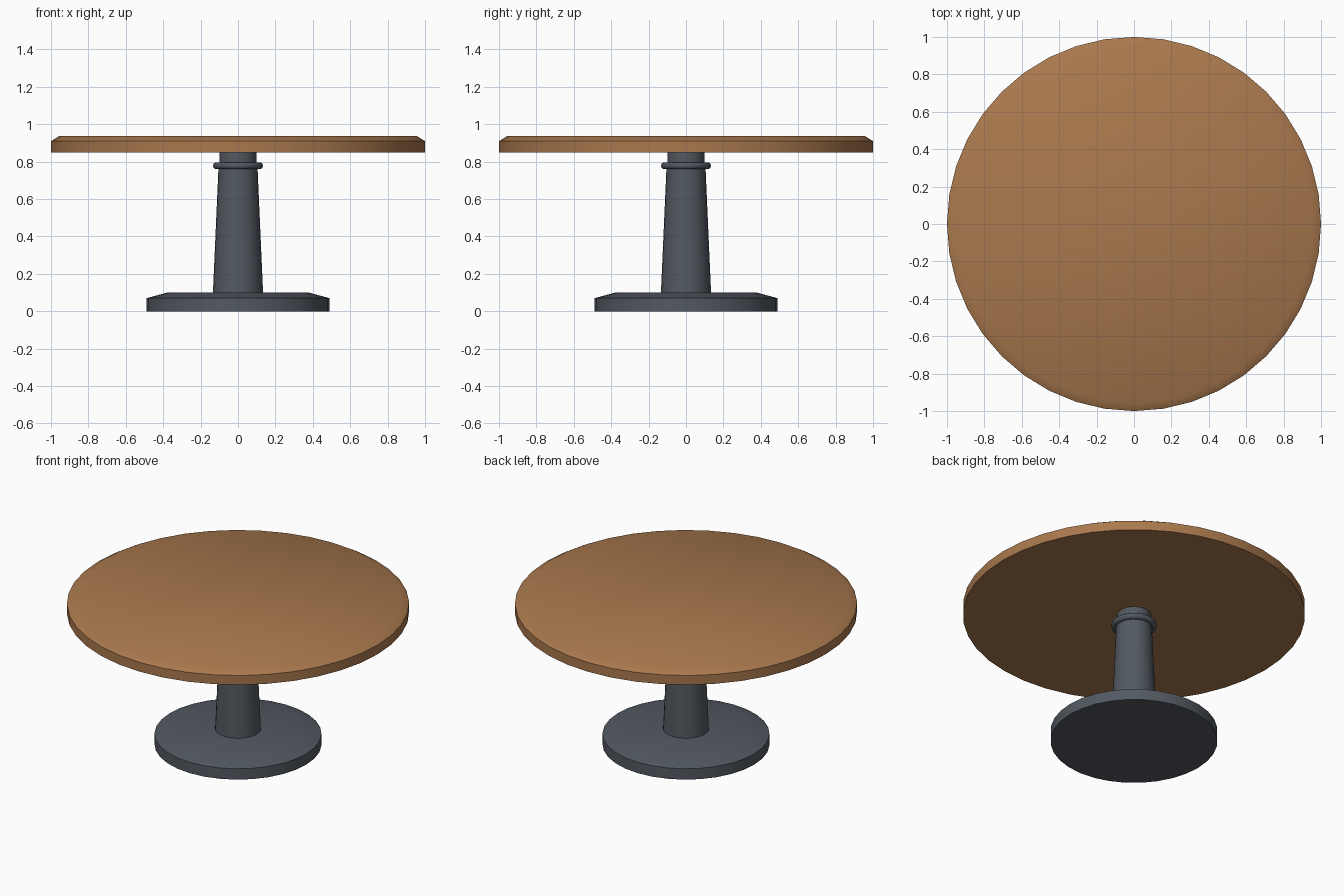
import bpy, bmesh
from math import cos, sin, pi, radians

if "Cube" in bpy.data.objects:
    bpy.data.objects.remove(bpy.data.objects["Cube"])


def material(name, color):
    m = bpy.data.materials.new(name)
    m.diffuse_color = color
    m.use_nodes = True
    m.node_tree.nodes["Principled BSDF"].inputs["Base Color"].default_value = m.diffuse_color
    return m


def lathe(name, profile, sides, mat, closed=False):
    """Revolve (radius, z) points, listed bottom to top, around the z axis."""
    bm = bmesh.new()
    rings = []
    for r, z in profile:
        rings.append([bm.verts.new((r * cos(2 * pi * i / sides), r * sin(2 * pi * i / sides), z))
                      for i in range(sides)])
    pairs = list(zip(rings, rings[1:]))
    if closed:
        pairs.append((rings[-1], rings[0]))
    else:
        bm.faces.new(rings[0][::-1])
        bm.faces.new(rings[-1])
    for a, b in pairs:
        for i in range(sides):
            j = (i + 1) % sides
            bm.faces.new((a[i], a[j], b[j], b[i]))
    bmesh.ops.recalc_face_normals(bm, faces=bm.faces)
    mesh = bpy.data.meshes.new(name)
    bm.to_mesh(mesh)
    bm.free()
    mesh.materials.append(mat)
    ob = bpy.data.objects.new(name, mesh)
    bpy.context.collection.objects.link(ob)
    bpy.ops.object.select_all(action='DESELECT')
    ob.select_set(True)
    bpy.context.view_layer.objects.active = ob
    bpy.ops.object.shade_smooth_by_angle(angle=radians(50))
    return ob


wood = material("wood", (0.40, 0.19, 0.075, 1))
iron = material("dark_metal", (0.085, 0.10, 0.12, 1))

# Round top with a chamfered upper rim
lathe("table_top", [(1.0, 0.85), (1.0, 0.91), (0.957, 0.936)], 40, wood)

# Floor disc with a wide sloping shoulder
lathe("base", [(0.488, 0.0), (0.488, 0.07), (0.375, 0.101)], 32, iron)

# Tapered column and the short neck under the top
lathe("column", [(0.134, 0.10), (0.104, 0.778)], 24, iron)
lathe("neck", [(0.10, 0.77), (0.10, 0.85)], 24, iron)

# Rounded collar ring
collar = [(0.115 + 0.019 * cos(2 * pi * k / 10), 0.778 + 0.019 * sin(2 * pi * k / 10))
          for k in range(10)]
lathe("collar", collar, 24, iron, closed=True)
